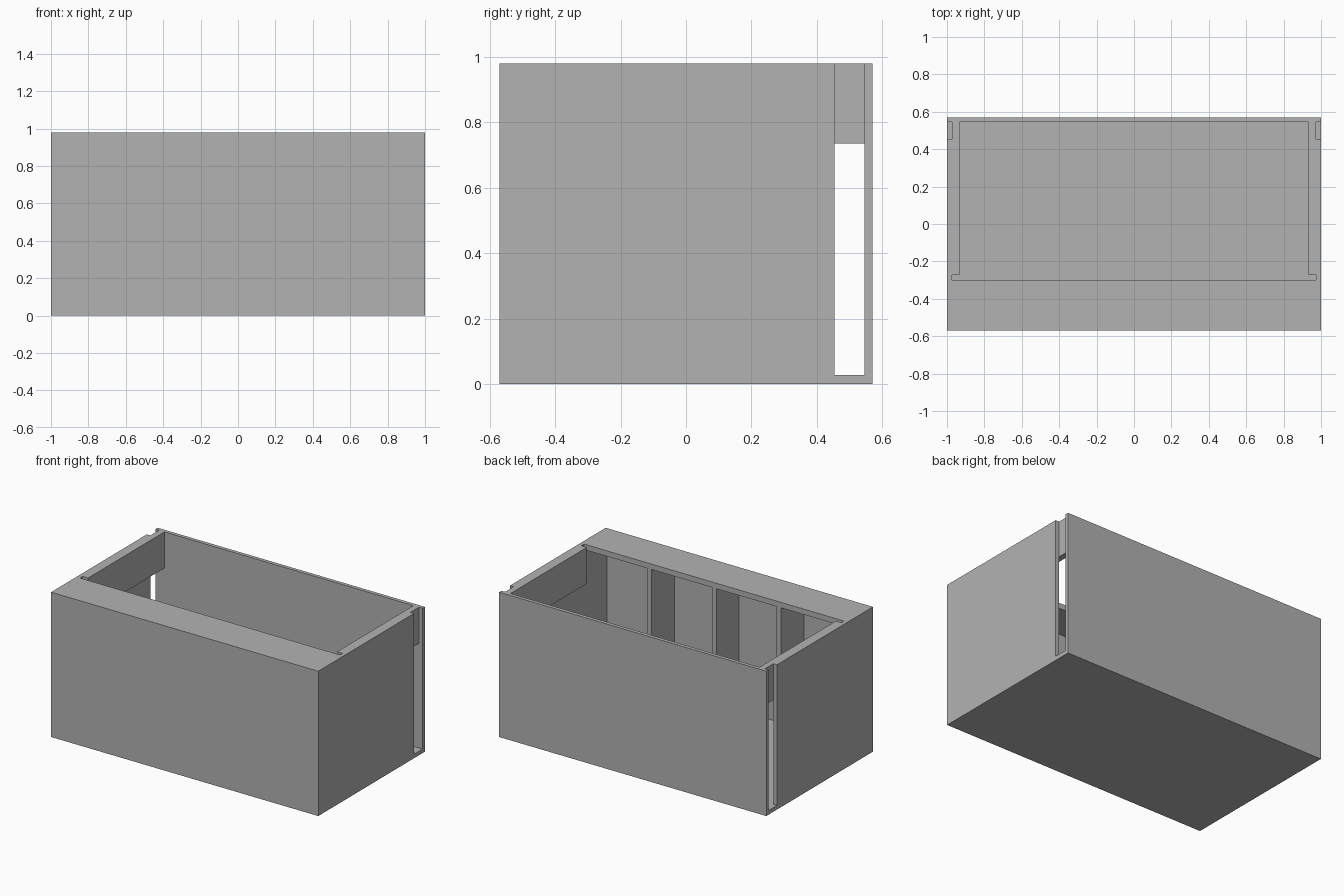
import bpy
import bmesh
from mathutils import Vector

old = bpy.data.objects.get("Cube")
if old:
    bpy.data.objects.remove(old, do_unlink=True)

# Single plain grey
grey = bpy.data.materials.new("plain_grey")
grey.use_nodes = True
colour = (0.448, 0.448, 0.448, 1)
grey.diffuse_color = colour
grey.node_tree.nodes["Principled BSDF"].inputs["Base Color"].default_value = colour


def box(name, low, high):
    low, high = Vector(low), Vector(high)
    bm = bmesh.new()
    bmesh.ops.create_cube(bm, size=1)
    for v in bm.verts:
        v.co = (low + high) / 2 + v.co * (high - low)
    mesh = bpy.data.meshes.new(name)
    bm.to_mesh(mesh)
    bm.free()
    mesh.materials.append(grey)
    obj = bpy.data.objects.new(name, mesh)
    bpy.context.collection.objects.link(obj)
    return obj


def cut(target, low, high):
    cutter = box("cutter", low, high)
    cutter.hide_render = True
    mod = target.modifiers.new("cut", "BOOLEAN")
    mod.operation = "DIFFERENCE"
    mod.solver = "EXACT"
    mod.object = cutter
    bpy.context.view_layer.objects.active = target
    bpy.ops.object.modifier_apply(modifier=mod.name)
    bpy.data.objects.remove(cutter, do_unlink=True)


W, D, H = 1.0, 0.57, 0.98      # half width, half depth, height
INNER = 0.973                  # inside of the thin side walls
FLOOR, LEDGE, ROOF = 0.028, 0.735, 0.943
FRONT, BACK = -0.543, 0.545    # inside of the front and back walls
BAY = -0.30                    # rear edge of the front compartments
OVER = H + 0.1

case = box("case", (-W, -D, 0), (W, D, H))

# Wide lower cavity, narrower top opening and slot behind the front deck
cut(case, (-INNER, FRONT, FLOOR), (INNER, BACK, LEDGE))
cut(case, (-0.932, -0.285, 0.6), (0.932, BACK, OVER))
cut(case, (-INNER, BAY, 0.6), (INNER, -0.272, OVER))

# Covered space under the front deck
cut(case, (-INNER, FRONT, 0.6), (INNER, -0.285, ROOF))

# Side windows at the rear with a shallow recess above each
for side in (-1, 1):
    xs = sorted((side * 0.9, side * 1.1))
    cut(case, (xs[0], 0.454, FLOOR), (xs[1], BACK, LEDGE))
    xs = sorted((side * INNER, side * 1.1))
    cut(case, (xs[0], 0.454, 0.6), (xs[1], BACK, OVER))

# Dividers of the four front compartments
for i, x in enumerate((-0.485, 0, 0.485)):
    box(f"divider_{i + 1}", (x - 0.017, FRONT, FLOOR), (x + 0.017, BAY, ROOF))
